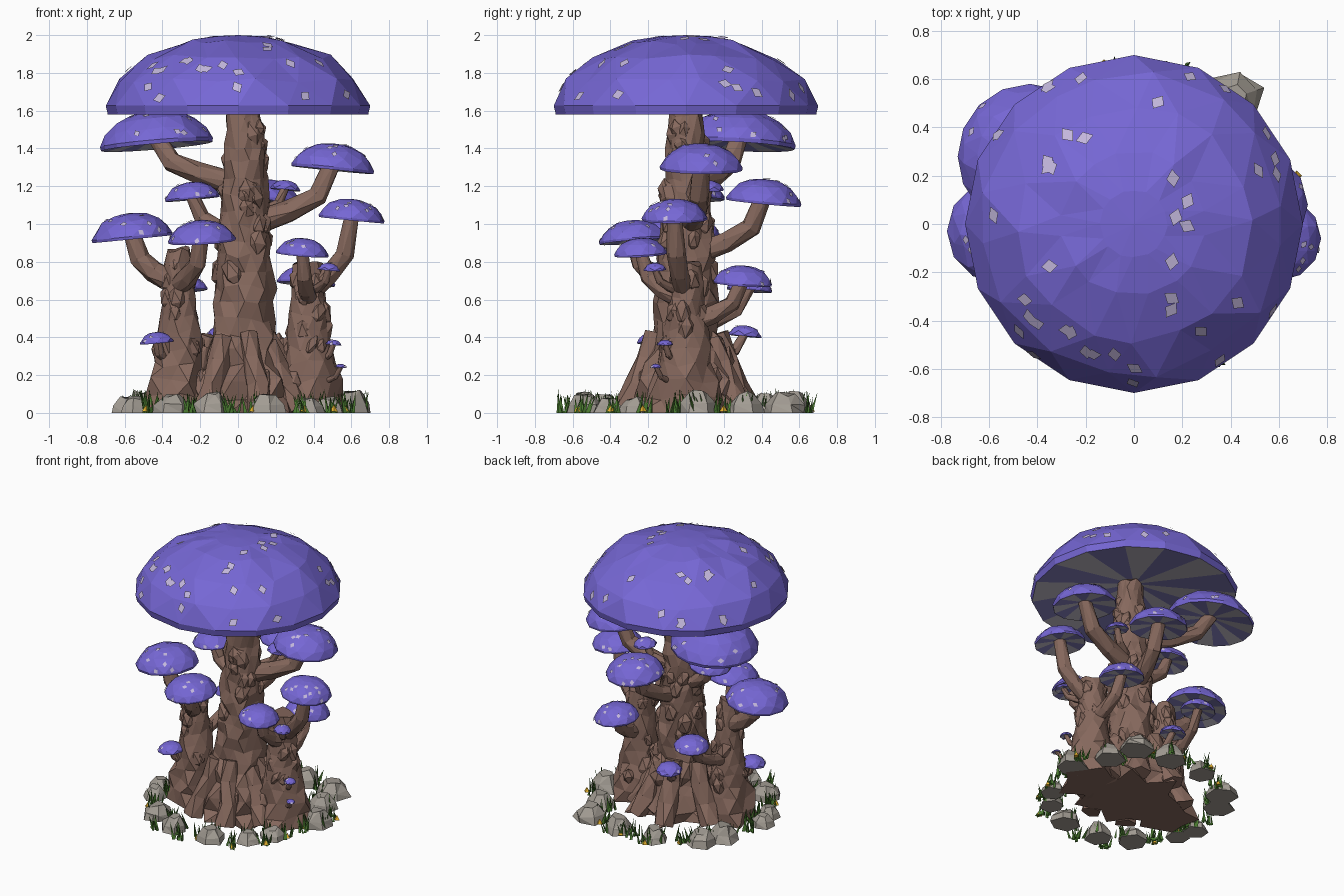
import bpy, bmesh, math, random
from mathutils import Vector, Matrix

if "Cube" in bpy.data.objects:
    bpy.data.objects.remove(bpy.data.objects["Cube"])

random.seed(7)
R = random.uniform
UP = Vector((0, 0, 1))


def material(name, r, g, b):
    m = bpy.data.materials.new(name)
    m.diffuse_color = (r, g, b, 1)
    m.use_nodes = True
    m.node_tree.nodes["Principled BSDF"].inputs["Base Color"].default_value = m.diffuse_color
    return m


BARK = material("bark", .24, .14, .11)
PURPLE = material("cap_purple", .18, .135, .66)
GILL_A = material("gill_light", .50, .47, .54)
GILL_B = material("gill_dark", .22, .20, .48)
SPOT = material("spot_lilac", .55, .48, .72)
STONE = material("stone", .36, .33, .29)
GRASS = material("grass_green", .07, .20, .03)
FLOWER = material("flower_yellow", .85, .48, .03)


def finish(name, bm, *mats, recalc=True):
    if recalc:
        bmesh.ops.recalc_face_normals(bm, faces=bm.faces[:])
    me = bpy.data.meshes.new(name)
    bm.to_mesh(me)
    bm.free()
    for m in mats:
        me.materials.append(m)
    bpy.context.collection.objects.link(bpy.data.objects.new(name, me))


def strip(bm, a, b, odd):
    """Staggered triangle band between two rings."""
    n = len(a)
    for k in range(n):
        j = (k + 1) % n
        if odd:
            bm.faces.new((a[k], a[j], b[j]))
            bm.faces.new((a[k], b[j], b[k]))
        else:
            bm.faces.new((a[k], a[j], b[k]))
            bm.faces.new((b[k], a[j], b[j]))


def loft(bm, path, n, jitter, lobes=0):
    """Closed faceted tube through (point, radius) pairs; lobes flare out as roots near the ground."""
    rings, last = [], len(path) - 1
    for i, (p, rad) in enumerate(path):
        t = path[min(i + 1, last)][0] - path[max(i - 1, 0)][0]
        rot = UP.rotation_difference(UP if lobes else t)
        ring = []
        for k in range(n):
            a = math.tau * (k + .5 * (i % 2)) / n
            r = rad * (1 + R(-jitter, jitter))
            if lobes:
                r *= 1 + .18 * math.cos(lobes * a) * max(0, 1 - p.z / .45)
            v = p + rot @ Vector((r * math.cos(a), r * math.sin(a), 0))
            if lobes and i > 0:
                v.z += R(-.022, .018)
            ring.append(bm.verts.new(v))
        rings.append(ring)
    for i, (a, b) in enumerate(zip(rings, rings[1:])):
        strip(bm, a, b, i % 2)
    bm.faces.new(rings[0][::-1])
    bm.faces.new(rings[-1])


def trunk(name, x, y, height, r0, r1, r2, n, lobes, knobs):
    """Tapered trunk: base radius r0 flares into r1, narrowing to r2 at the top."""
    bm = bmesh.new()
    steps = round(height / .085)
    path = []
    for i in range(steps + 1):
        z = height * i / steps
        r = r1 + (r2 - r1) * (i / steps) ** 1.5 + (r0 - r1) * max(0, 1 - z / .5) ** 1.5
        path.append((Vector((x, y, z)), r))
    loft(bm, path, n, .12, lobes)
    # broad bark knobs mostly sunk in the surface
    for _ in range(knobs):
        p, r = random.choice(path[2:-1])
        a, s = R(0, math.tau), R(.04, .07) * (.55 + 2.5 * r)
        q = p + Vector((math.cos(a), math.sin(a), 0)) * (r - s * .5)
        mat = Matrix.Translation(q) @ Matrix.Rotation(R(0, 3), 4, 'Z') @ Matrix.Rotation(R(-.5, .5), 4, 'X') \
            @ Matrix.Diagonal((s, s * R(.8, 1.1), s * 1.5, 1))
        bmesh.ops.create_icosphere(bm, subdivisions=1, radius=1, matrix=mat)
    finish(name, bm, BARK)


# trunks
trunk("main_trunk", .035, 0, 1.66, .33, .18, .085, 14, 7, 44)
trunk("left_trunk", -.315, -.05, .87, .18, .14, .06, 10, 5, 20)
trunk("right_trunk", .37, 0, .79, .20, .13, .08, 10, 5, 20)

# slanting roots around the main trunk
bm = bmesh.new()
for i in range(8):
    a = math.tau * (i + R(.2, .5)) / 8
    out, top = Vector((math.cos(a), math.sin(a), 0)), R(.32, .46)
    loft(bm, [(out * (.17 + .17 * (1 - f) ** 1.2) + UP * f * top, .075 - .02 * f)
              for f in (0, .33, .67, 1)], 6, .2)
for v in bm.verts:
    v.co.z = max(v.co.z, 0)
finish("roots", bm, BARK)

# caps: base centre x, y, z, radius, stem drop, and the trunk the stem leaves from
TRUNK_AT = {"main": (.03, .02), "left": (-.33, -.05), "right": (.38, -.01)}
CAPS = [
    ("main_cap", 0, 0, 1.58, .70, 0, "main"),
    ("upper_left_cap", -.43, .28, 1.41, .30, .21, "main"),
    ("upper_right_cap", .50, .08, 1.285, .22, .30, "main"),
    ("back_cap", .13, .41, 1.11, .20, .28, "main"),
    ("back_small_cap", .25, .12, 1.18, .08, .15, "main"),
    ("mid_left_cap", -.24, .06, 1.13, .145, .21, "main"),
    ("left_cap", -.56, -.03, .92, .215, .24, "left"),
    ("right_cap", .60, -.06, 1.02, .175, .38, "right"),
    ("front_left_cap", -.19, -.28, .905, .18, .25, "left"),
    ("front_right_cap", .34, -.24, .835, .14, .25, "right"),
    ("front_right_small_cap", .48, -.165, .755, .06, .12, "right"),
    ("back_right_cap", .36, .30, .68, .155, .22, "right"),
    ("back_left_cap", -.28, .335, .645, .12, .22, "left"),
    ("back_low_cap", -.08, .31, .405, .09, .16, "main"),
    ("front_left_low_cap", -.43, -.17, .37, .09, .11, "left"),
    ("right_low_cap", .505, -.11, .36, .042, .11, "right"),
    ("right_tiny_cap", .545, -.16, .24, .03, .1, "right"),
]
PROFILE = [(.985, 0), (1.0, .11), (.9, .42), (.7, .72), (.43, .91), (.2, .985)]
spots, stems = bmesh.new(), bmesh.new()
for name, x, y, z, rad, drop, source in CAPS:
    n = 16 if rad > .25 else 12 if rad > .1 else 8
    h = (.64 if drop else .6) * rad
    axis = Vector((x, y, 0)).normalized() * (.1 if drop else 0) + UP
    mat = Matrix.Translation((x, y, z)) @ UP.rotation_difference(axis).to_matrix().to_4x4()
    bm = bmesh.new()
    rings = []
    for i, (pr, pz) in enumerate(PROFILE):
        ring = []
        for k in range(n):
            # the two rim rings line up, the upper ones are staggered and uneven
            wob = i > 1
            a = math.tau * (k + .5 * (wob and i % 2 == 0) + wob * R(-.2, .2)) / n
            r = rad * pr * (1 + wob * R(-.03, .02))
            dz = R(-.035, .035) if 1 < i < 5 else 0
            ring.append(bm.verts.new((r * math.cos(a), r * math.sin(a), h * (pz + dz))))
        rings.append(ring)
    for i, (a, b) in enumerate(zip(rings, rings[1:])):
        strip(bm, a, b, i > 0 and i % 2 == 0)
    # crown fan on top, striped gills underneath
    top, under = bm.verts.new((0, 0, h)), bm.verts.new((0, 0, h * .25))
    for k in range(n):
        j = (k + 1) % n
        bm.faces.new((rings[-1][k], rings[-1][j], top))
        bm.faces.new((rings[0][j], rings[0][k], under)).material_index = 1 + k % 2
    bm.transform(mat)
    bmesh.ops.recalc_face_normals(bm, faces=bm.faces[:])
    # diamond spots hovering just over random facets
    faces = [f for f in bm.faces if f.material_index == 0 and f.normal.z > .15]
    count = 42 if not drop else int(4 + 45 * rad) if rad > .1 else 2
    for f in random.choices(faces, weights=[f.calc_area() for f in faces], k=count):
        nrm, s = f.normal, .012 + .038 * rad
        w = [R(.2, 1) for _ in f.verts]
        c = sum((v.co * q for v, q in zip(f.verts, w)), Vector()) / sum(w) + nrm * (.004 + .01 * rad)
        u = Matrix.Rotation(R(0, 6), 3, nrm) @ nrm.orthogonal().normalized() * s
        v = nrm.cross(u) * .75
        spots.faces.new([spots.verts.new(c + d) for d in (u, v, -u, -v)])
    finish(name, bm, PURPLE, GILL_A, GILL_B, recalc=False)
    # stem runs outward first, then bends up into the cap
    if drop:
        start, end = Vector((*TRUNK_AT[source], z - drop)), mat @ Vector((0, 0, h * .3))
        r0 = min(.012 + .2 * rad if rad > .1 else .008 + .22 * rad, .055)
        path = []
        for out, rise in ((0, 0), (.5, .24), (.82, .48), (1, 1)):
            p = start.lerp(end, out)
            p.z = start.z + (end.z - start.z) * rise
            path.append((p, r0 * (1.2 - .35 * rise)))
        loft(stems, path, 7, .08)
finish("cap_spots", spots, SPOT, recalc=False)
finish("stems", stems, BARK)

# rocks: faceted frustums in a ring, the largest at the back right
bm = bmesh.new()
for i in range(14):
    a, big = math.tau * (i + (R(-.3, .3) if i != 2 else 0)) / 14, i == 2
    d, s = (.67, .12) if big else (R(.53, .61), R(.08, .11))
    x, y, a0, height = d * math.cos(a), d * math.sin(a), R(0, 6), s * R(.75, 1.05)
    rings = []
    for q, pz in ((1, 0), (.85, .5), (.45, 1)):
        ring = []
        for k in range(6):
            t, r = a0 + math.tau * k / 6, s * q * R(.85, 1.1)
            ring.append(bm.verts.new((x + r * math.cos(t), y + r * math.sin(t), height * pz * R(.85, 1.15))))
        rings.append(ring)
    for i, (a, b) in enumerate(zip(rings, rings[1:])):
        strip(bm, a, b, i % 2)
    bm.faces.new(rings[0][::-1])
    bm.faces.new(rings[-1])
finish("rocks", bm, STONE)

# grass tufts and little yellow flowers in the same ring
grass, flowers = bmesh.new(), bmesh.new()
for i in range(36):
    a, d = math.tau * (i + R(-.4, .4)) / 36, R(.5, .67)
    x, y = d * math.cos(a), d * math.sin(a)
    for _ in range(8):
        foot, t, w = Vector((x + R(-.04, .04), y + R(-.04, .04), 0)), R(0, 6), R(.009, .015)
        base = [grass.verts.new(foot + Vector((w * math.cos(t + q), w * math.sin(t + q), 0))) for q in (0, 2, 4)]
        tip = grass.verts.new(foot + Vector((R(-.035, .035), R(-.035, .035), R(.06, .13))))
        for k in range(3):
            grass.faces.new((base[k], base[(k + 1) % 3], tip))
    if i % 2 == 0:
        bmesh.ops.create_cone(flowers, segments=4, radius1=.022, radius2=0, depth=.035, cap_ends=True,
                              matrix=Matrix.Translation((x * 1.05, y * 1.05, .025)))
finish("grass", grass, GRASS)
finish("flowers", flowers, FLOWER)
